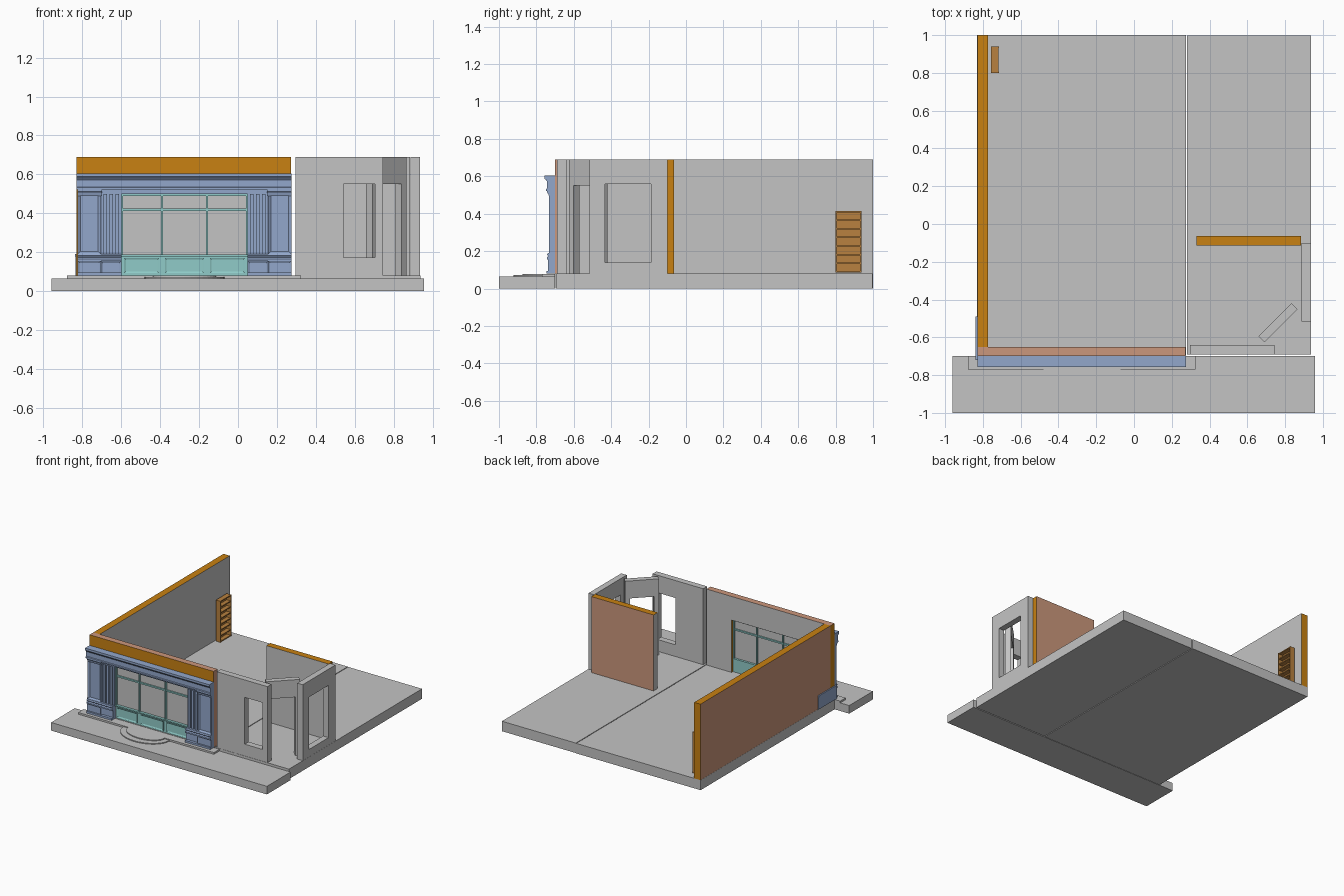
import bpy, bmesh, math
from mathutils import Matrix, Vector

if "Cube" in bpy.data.objects:
    bpy.data.objects.remove(bpy.data.objects["Cube"])


def material(name, rgb):
    m = bpy.data.materials.new(name)
    m.diffuse_color = (*rgb, 1)
    m.use_nodes = True
    m.node_tree.nodes["Principled BSDF"].inputs["Base Color"].default_value = m.diffuse_color
    return m


GRAY = material("plaster gray", (0.55, 0.55, 0.55))
ORANGE = material("orange trim", (0.58, 0.22, 0.006))
SALMON = material("salmon brick", (0.60, 0.31, 0.20))
BLUE = material("blue paint", (0.29, 0.39, 0.60))
TEAL = material("teal paint", (0.28, 0.60, 0.58))
WOOD = material("wood", (0.48, 0.22, 0.05))

AXES = {"+x": (1, 0, 0), "-x": (-1, 0, 0), "+y": (0, 1, 0),
        "-y": (0, -1, 0), "+z": (0, 0, 1)}


def finish(name, bm, mat):
    bmesh.ops.recalc_face_normals(bm, faces=bm.faces)
    me = bpy.data.meshes.new(name)
    bm.to_mesh(me)
    bm.free()
    ob = bpy.data.objects.new(name, me)
    bpy.context.collection.objects.link(ob)
    me.materials.append(mat)
    return ob


def box(name, x, y, z, mat, panel=None):
    """Box from ranges; panel=(margin, depth) sinks a panel in the front."""
    bm = bmesh.new()
    size = [abs(r[1] - r[0]) for r in (x, y, z)]
    mid = [sum(r) / 2 for r in (x, y, z)]
    bmesh.ops.create_cube(bm, size=1, matrix=Matrix.Translation(mid) @ Matrix.Diagonal((*size, 1)))
    if panel:
        front = min(bm.faces, key=lambda f: f.calc_center_median().y)
        bmesh.ops.inset_individual(bm, faces=[front], thickness=panel[0])
        bmesh.ops.translate(bm, verts=front.verts, vec=(0, panel[1], 0))
    return finish(name, bm, mat)


def extrude_x(name, profile, x, mat):
    """Solid from a (y, z) profile swept between two x values."""
    bm = bmesh.new()
    f = bm.faces.new([bm.verts.new((x[0], p[0], p[1])) for p in profile])
    r = bmesh.ops.extrude_face_region(bm, geom=[f])
    bmesh.ops.translate(bm, vec=(x[1] - x[0], 0, 0),
                        verts=[v for v in r["geom"] if isinstance(v, bmesh.types.BMVert)])
    return finish(name, bm, mat)


def extrude_z(name, outline, z, mat):
    """Solid from an (x, y) outline between two heights."""
    bm = bmesh.new()
    f = bm.faces.new([bm.verts.new((p[0], p[1], z[0])) for p in outline])
    r = bmesh.ops.extrude_face_region(bm, geom=[f])
    bmesh.ops.translate(bm, vec=(0, 0, z[1] - z[0]),
                        verts=[v for v in r["geom"] if isinstance(v, bmesh.types.BMVert)])
    return finish(name, bm, mat)


def cut(ob, cutter):
    mod = ob.modifiers.new("opening", "BOOLEAN")
    mod.operation, mod.solver, mod.object = "DIFFERENCE", "EXACT", cutter
    bpy.context.view_layer.objects.active = ob
    bpy.ops.object.modifier_apply(modifier=mod.name)
    bpy.data.objects.remove(cutter)


def color_sides(ob, **unused):
    pass


def paint(ob, sides):
    """Colour faces by the direction they point in."""
    me = ob.data
    for key, mat in sides.items():
        me.materials.append(mat)
        for p in me.polygons:
            if p.normal.dot(Vector(AXES[key])) > 0.9:
                p.material_index = len(me.materials) - 1


BASE, TOP = 0.08, 0.69
H = (BASE, TOP)
CX = -0.275  # centre of the shopfront

# Ground slabs
box("sidewalk", (-0.96, 0.957), (-1, -0.70), (0, 0.065), GRAY)
box("shop_floor", (-0.83, 0.275), (-0.697, 1), (0, BASE), GRAY)
box("side_floor", (0.281, 0.937), (-0.692, 0.997), (0, BASE), GRAY)


# Entrance step: long slab with a rounded landing, and a lower curved tread
def arc(rx, ry, n=20):
    return [(CX + rx * math.cos(math.pi * (1 + i / n)),
             -0.77 + ry * math.sin(math.pi * (1 + i / n))) for i in range(n + 1)]


extrude_z("entrance_landing", [(-0.88, -0.70), (-0.88, -0.77)] + arc(0.163, 0.105)
          + [(0.325, -0.77), (0.325, -0.70)], (0.065, 0.079), GRAY)
extrude_z("curved_tread", arc(0.205, 0.153), (0.065, 0.072), GRAY)

# Shop walls
w = box("left_wall", (-0.829, -0.773), (-0.65, 1), H, GRAY)
paint(w, {"-x": SALMON, "+y": ORANGE, "-y": ORANGE, "+z": ORANGE})
w = box("shop_front_wall", (-0.829, 0.273), (-0.70, -0.65), H, GRAY)
cut(w, box("cutter", (-0.60, 0.05), (-0.8, -0.6), (0, 0.50), GRAY))
paint(w, {"-y": ORANGE, "-x": ORANGE})
w.data.materials.append(SALMON)
for p in w.data.polygons:
    if (p.normal.z > 0.9 and p.center.z > 0.6) or (p.normal.x > 0.9 and p.center.x > 0.2):
        p.material_index = 3

# Side room walls with window openings
w = box("side_front_wall", (0.296, 0.745), (-0.69, -0.64), H, GRAY)
cut(w, box("cutter", (0.543, 0.703), (-0.8, -0.6), (0.174, 0.55), GRAY))
w = box("side_right_wall", (0.887, 0.936), (-0.515, -0.10), H, GRAY)
cut(w, box("cutter", (0.8, 1), (-0.433, -0.187), (0.14, 0.56), GRAY))
w = box("partition_wall", (0.332, 0.885), (-0.115, -0.063), H, GRAY)
paint(w, {"+y": SALMON, "+x": ORANGE, "+z": ORANGE})

# Diagonal corner doorway
w = box("corner_doorway", (-0.124, 0.124), (-0.0225, 0.0225), H, GRAY)
cut(w, box("cutter", (-0.09, 0.09), (-0.1, 0.1), (0, 0.55), GRAY))
w.data.transform(Matrix.Translation((0.762, -0.523, 0)) @ Matrix.Rotation(math.pi / 4, 4, "Z"))

# Shopfront cornice
extrude_x("cornice", [(-0.70, 0.605), (-0.757, 0.605), (-0.757, 0.588), (-0.748, 0.580),
                      (-0.742, 0.572), (-0.742, 0.535), (-0.748, 0.532), (-0.748, 0.522),
                      (-0.70, 0.522)], (-0.829, 0.275), BLUE)
box("window_header", (-0.60, 0.05), (-0.715, -0.70), (0.50, 0.523), BLUE)

# Mirrored pilasters beside the shop window
for side, s in (("left", -1), ("right", 1)):
    def span(a, b):
        return tuple(sorted((CX + s * a, CX + s * b)))
    box(side + "_pilaster", span(0.43, 0.55), (-0.732, -0.70), (0.19, 0.523), BLUE, (0.02, 0.01))
    box(side + "_recess_board", span(0.325, 0.43), (-0.712, -0.70), (0.19, 0.523), BLUE)
    for i in range(3):
        a = 0.336 + i * 0.031
        box(f"{side}_flute_{i + 1}", span(a, a + 0.018), (-0.724, -0.712), (0.19, 0.50), BLUE)
    extrude_x(side + "_capital", [(-0.70, 0.523), (-0.742, 0.523), (-0.742, 0.513), (-0.736, 0.505),
                                  (-0.732, 0.49), (-0.70, 0.49)], span(0.425, 0.55), BLUE)
    box(side + "_outer_plinth", span(0.43, 0.55), (-0.738, -0.70), (BASE, 0.155), BLUE, (0.015, 0.006))
    box(side + "_inner_plinth", span(0.325, 0.43), (-0.73, -0.70), (BASE, 0.155), BLUE, (0.015, 0.006))
    extrude_x(side + "_plinth_moulding", [(-0.70, 0.19), (-0.738, 0.19), (-0.744, 0.182),
                                          (-0.738, 0.174), (-0.744, 0.166), (-0.744, 0.155),
                                          (-0.70, 0.155)], span(0.325, 0.55), BLUE)
    box(side + "_plinth_foot", span(0.325, 0.55), (-0.746, -0.70), (BASE, 0.095), BLUE)

# Plinth return along the left side
box("side_plinth", (-0.836, -0.829), (-0.72, -0.49), (BASE, 0.175), BLUE)
box("side_plinth_cap", (-0.839, -0.829), (-0.72, -0.49), (0.175, 0.19), BLUE)

# Shop window: stall riser, frame bars and panes
bays = [-0.60, -0.391, -0.159, 0.05]
box("stall_riser", (-0.60, 0.05), (-0.693, -0.667), (BASE, 0.178), TEAL)
for i in range(3):
    box(f"riser_panel_{i + 1}", (bays[i] + 0.015, bays[i + 1] - 0.015), (-0.70, -0.693),
        (BASE + 0.012, 0.17), TEAL, (0.012, 0.004))
box("window_sill", (-0.60, 0.05), (-0.705, -0.662), (0.178, 0.188), TEAL)
for i, x in enumerate(bays):
    c = min(max(x, -0.595), 0.045)
    box(f"window_mullion_{i + 1}", (c - 0.005, c + 0.005), (-0.697, -0.668), (0.188, 0.50), TEAL)
for name, z in (("transom", 0.419), ("top_rail", 0.494)):
    box("window_" + name, (-0.60, 0.05), (-0.695, -0.670), (z - 0.006, z + 0.006), TEAL)
box("window_panes", (-0.598, 0.048), (-0.684, -0.680), (0.186, 0.498), GRAY)

# Bookcase against the left wall
box("bookcase_back", (-0.757, -0.752), (0.80, 0.938), (0.085, 0.415), WOOD)
for name, y in (("near", 0.80), ("far", 0.931)):
    box(f"bookcase_{name}_side", (-0.757, -0.715), (y, y + 0.008), (0.085, 0.415), WOOD)
for i in range(8):
    z = 0.085 + i * 0.046
    box(f"bookcase_shelf_{i + 1}", (-0.755, -0.718), (0.806, 0.933), (z, z + 0.008), WOOD)
